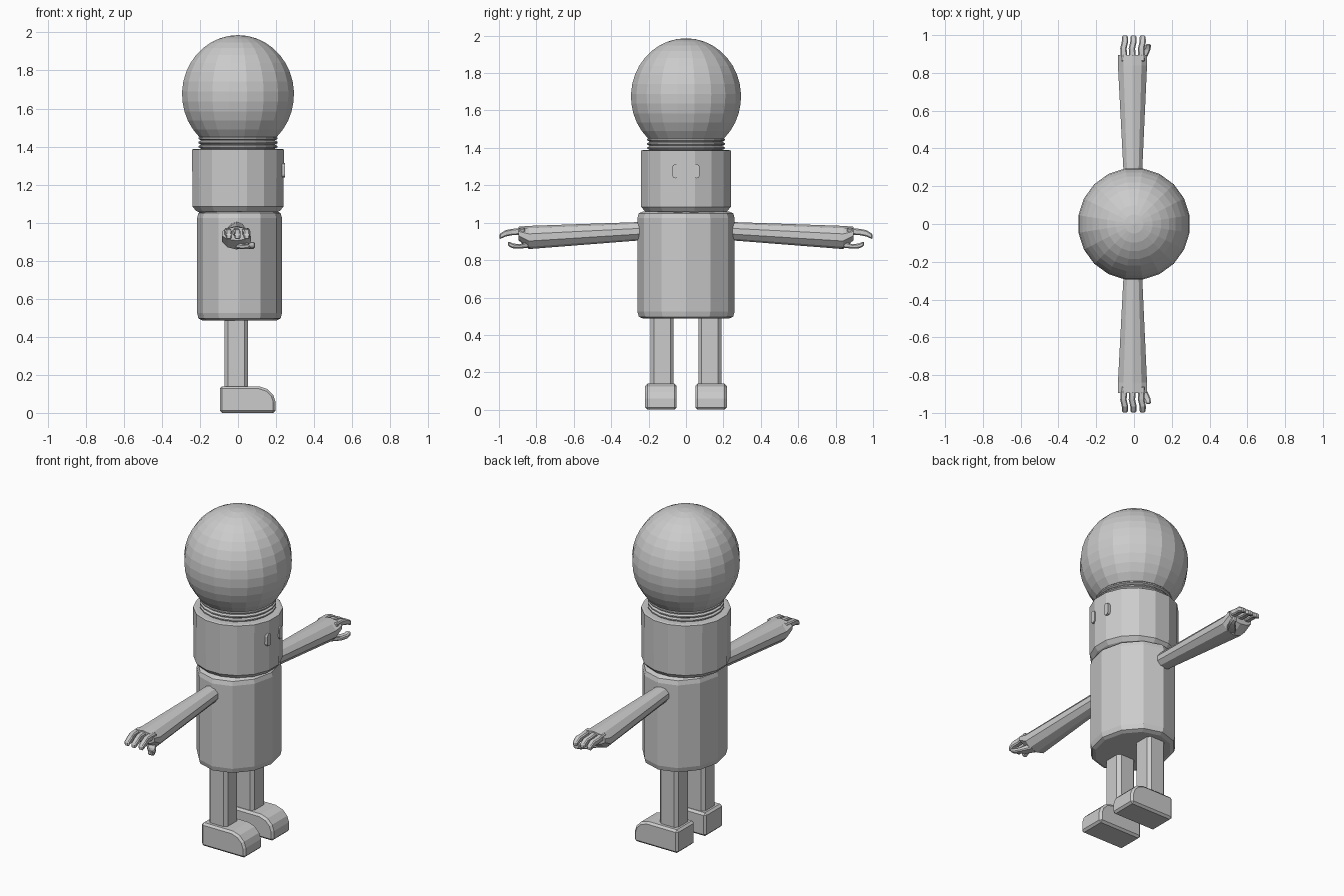
import bpy, bmesh
from math import sin, cos, pi, radians

if "Cube" in bpy.data.objects:
    bpy.data.objects.remove(bpy.data.objects["Cube"])


def loft(name, rings, mirror=False, bevel=0.0):
    """Skin a list of equal-sized point rings, cap both ends."""
    bm = bmesh.new()
    loops = [[bm.verts.new(p) for p in r] for r in rings]
    n = len(loops[0])
    for a, b in zip(loops, loops[1:]):
        for i in range(n):
            j = (i + 1) % n
            bm.faces.new((a[i], a[j], b[j], b[i]))
    bm.faces.new(loops[0][::-1])
    bm.faces.new(loops[-1])
    bmesh.ops.recalc_face_normals(bm, faces=bm.faces)
    me = bpy.data.meshes.new(name)
    bm.to_mesh(me)
    bm.free()
    ob = bpy.data.objects.new(name, me)
    bpy.context.collection.objects.link(ob)
    if bevel:
        mod = ob.modifiers.new("bevel", 'BEVEL')
        mod.width, mod.segments = bevel, 1
        mod.limit_method, mod.angle_limit = 'ANGLE', radians(40)
    if mirror:
        mod = ob.modifiers.new("mirror", 'MIRROR')
        mod.use_axis = (False, True, False)
        mod.use_mirror_merge = False
    return ob


def lathe(name, profile, n, sx=1, sy=1, cx=0, turn=0.0):
    """Stack n-sided rings from (radius, z) points."""
    return loft(name, [[(cx + sx * r * cos(2 * pi * (i + turn) / n),
                         sy * r * sin(2 * pi * (i + turn) / n), z)
                        for i in range(n)] for r, z in profile])


def bar(name, stations):
    """Rectangular bar along y from (x, y, z, width, height) stations, both sides."""
    return loft(name, [[(x - w / 2, y, z - h / 2), (x + w / 2, y, z - h / 2),
                        (x + w / 2, y, z + h / 2), (x - w / 2, y, z + h / 2)]
                       for x, y, z, w, h in stations], mirror=True, bevel=0.006)


# torso: oval barrel with chamfered rims
lathe("torso", [(0.88, 0.487), (0.97, 0.497), (1, 0.525), (1, 1.025), (0.97, 1.05), (0.88, 1.06)],
      12, 0.223, 0.26, 0.008)

# face cylinder
lathe("face", [(0.20, 1.05), (0.225, 1.062), (0.244, 1.085), (0.246, 1.385), (0.235, 1.388)],
      16, turn=0.5)

# threaded neck under the helmet
neck = [(0.198, 1.37)]
for k in range(3):
    z = 1.39 + 0.022 * k
    neck += [(0.198, z), (0.21, z + 0.006), (0.21, z + 0.013), (0.198, z + 0.019)]
lathe("neck_rings", neck, 20, turn=0.5)

# big globe on top, cut flat at the bottom
rings = 14
globe = []
for k in range(rings):
    a = radians(-46 + (90 + 46) * k / rings)
    globe.append((0.298 * cos(a), 1.675 + 0.311 * sin(a)))
globe.append((0.004, 1.986))
lathe("globe", globe, 20, turn=0.5)

# eyes: small pills on the +x side
eye = [(0.057 + 0.016 * cos(a), 1.275 + s * 0.022 + 0.016 * sin(a))
       for s, start in ((1, 0), (-1, pi))
       for a in (start + pi * k / 4 for k in range(5))]
loft("eyes", [[(x, y, z) for y, z in eye] for x in (0.21, 0.248)], mirror=True)

# legs: square posts with chamfered corners
h, c = 0.062, 0.044
post = [(h, -c), (h, c), (c, h), (-c, h), (-h, c), (-h, -c), (-c, -h), (c, -h)]
loft("legs", [[(x - 0.009, y + 0.128, z) for x, y in post] for z in (0.10, 0.51)], mirror=True)

# feet: blocks with a rounded toe
sole = [(-0.095, 0), (0.197, 0), (0.197, 0.06), (0.185, 0.095), (0.155, 0.125),
        (0.11, 0.14), (-0.095, 0.14)]
loft("feet", [[(x, y, z) for x, z in sole] for y in (0.05, 0.218)], mirror=True, bevel=0.012)

# arms: widening sleeves
def arm_ring(y, cx, cz, rx, rz):
    return [(cx + rx * cos(2 * pi * (i + 0.5) / 10), y, cz + rz * sin(2 * pi * (i + 0.5) / 10))
            for i in range(10)]

loft("arms", [arm_ring(0.2, -0.006, 0.957, 0.048, 0.048),
              arm_ring(0.84, -0.008, 0.921, 0.081, 0.062),
              arm_ring(0.895, -0.008, 0.942, 0.081, 0.036)], mirror=True)

# three curled fingers and a thumb
for k, x in enumerate((-0.052, -0.007, 0.042)):
    bar(f"finger_{k + 1}", [(x, 0.86, 0.955, 0.036, 0.034), (x - 0.004, 0.93, 0.95, 0.034, 0.034),
                            (x + 0.004, 0.965, 0.943, 0.034, 0.034), (x + 0.004, 0.998, 0.925, 0.03, 0.028)])
bar("thumb", [(0.0, 0.83, 0.885, 0.07, 0.035), (0.045, 0.89, 0.873, 0.055, 0.024),
              (0.07, 0.925, 0.876, 0.036, 0.026), (0.076, 0.952, 0.888, 0.028, 0.026)])
